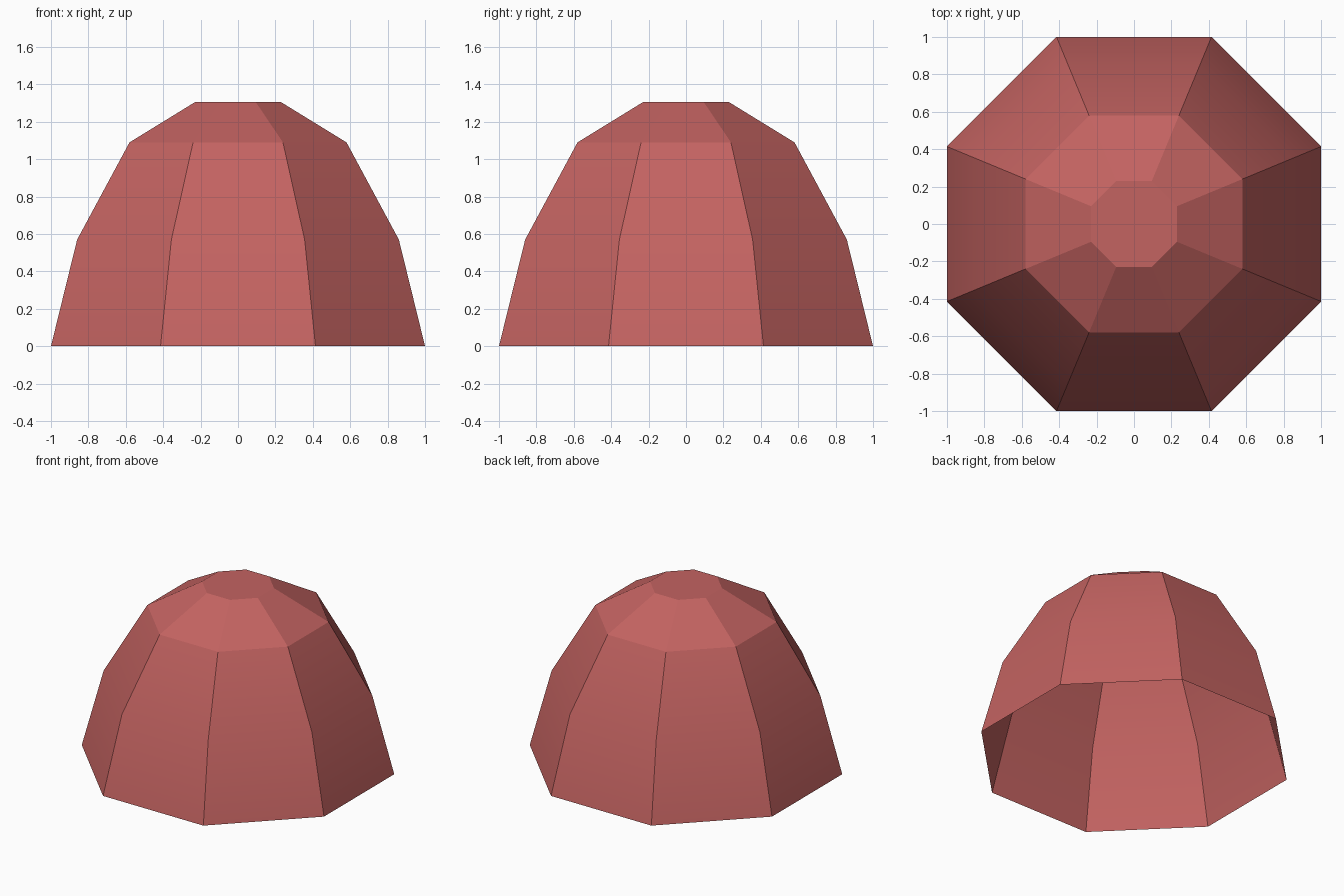
import bpy
import bmesh
import math

default_cube = bpy.data.objects.get("Cube")
if default_cube:
    bpy.data.objects.remove(default_cube, do_unlink=True)

SIDES = 8
# Dome profile: flat-to-centre distance and height of each ring
PROFILE = [(1.0, 0.0), (0.86, 0.57), (0.58, 1.09), (0.23, 1.305)]


def make_material(name, color):
    mat = bpy.data.materials.new(name)
    mat.use_nodes = True
    mat.diffuse_color = color
    bsdf = next(n for n in mat.node_tree.nodes if n.type == "BSDF_PRINCIPLED")
    bsdf.inputs["Base Color"].default_value = color
    return mat


def add_ring(bm, apothem, height):
    radius = apothem / math.cos(math.pi / SIDES)
    angles = [(i + 0.5) * math.tau / SIDES for i in range(SIDES)]
    return [bm.verts.new((radius * math.cos(a), radius * math.sin(a), height))
            for a in angles]


# Eight-sided dome shell, closed on top and open underneath
bm = bmesh.new()
rings = [add_ring(bm, *point) for point in PROFILE]
for lower, upper in zip(rings, rings[1:]):
    for i in range(SIDES):
        j = (i + 1) % SIDES
        bm.faces.new((lower[i], lower[j], upper[j], upper[i]))
bm.faces.new(rings[-1])

mesh = bpy.data.meshes.new("dome_shell")
bm.to_mesh(mesh)
bm.free()
mesh.materials.append(make_material("dusty_red", (0.55, 0.125, 0.12, 1.0)))

dome = bpy.data.objects.new("dome_shell", mesh)
bpy.context.collection.objects.link(dome)

# Soft bend up each wall panel, crisp edges between panels and roof facets
bpy.ops.object.select_all(action="DESELECT")
dome.select_set(True)
bpy.context.view_layer.objects.active = dome
bpy.ops.object.shade_smooth_by_angle(angle=math.radians(20))
